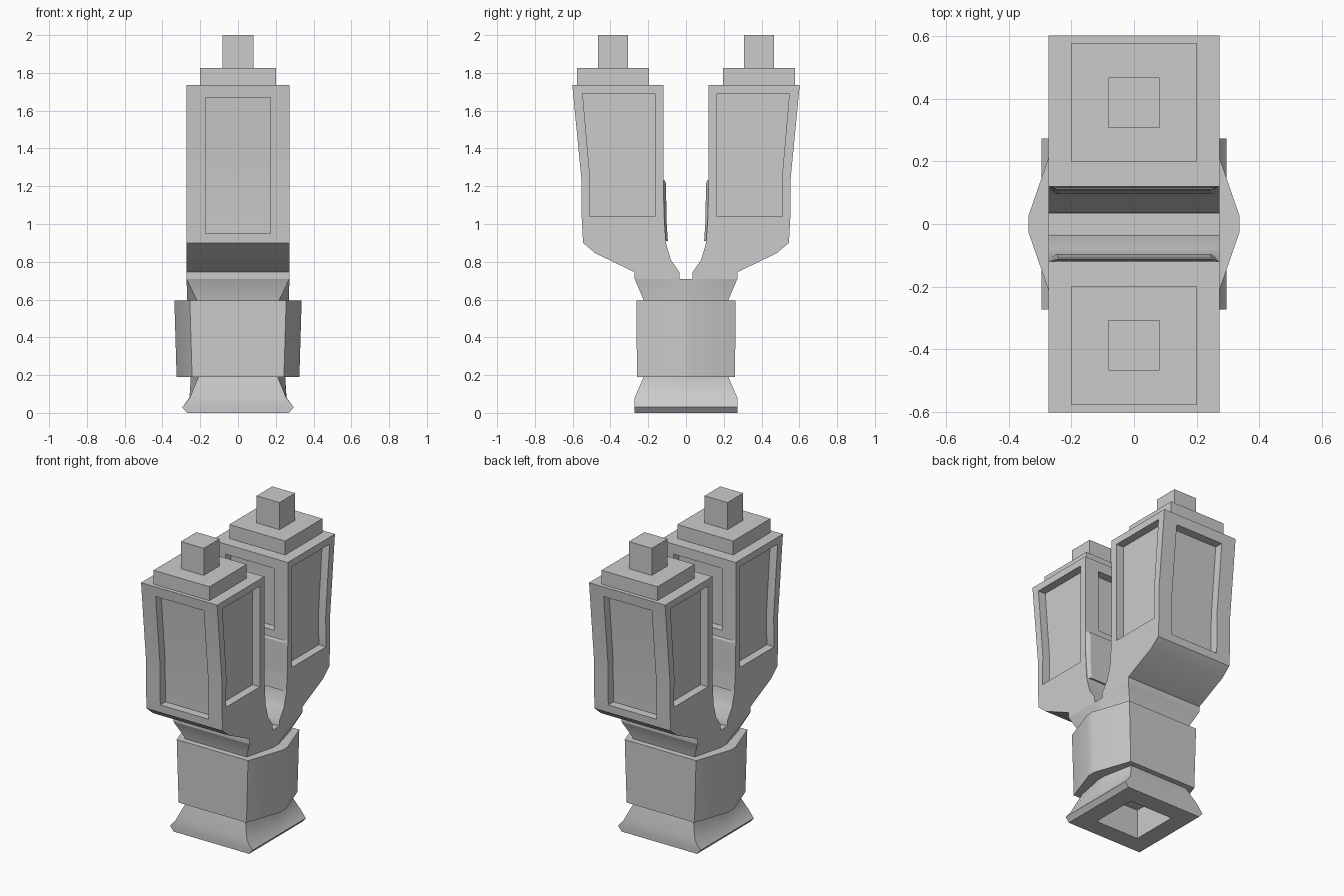
import bpy, bmesh

if "Cube" in bpy.data.objects:
    bpy.data.objects.remove(bpy.data.objects["Cube"])


def make_object(name, bm):
    bmesh.ops.recalc_face_normals(bm, faces=bm.faces[:])
    mesh = bpy.data.meshes.new(name)
    bm.to_mesh(mesh)
    bm.free()
    ob = bpy.data.objects.new(name, mesh)
    bpy.context.collection.objects.link(ob)
    return ob


def bridge(bm, rings):
    loops = [[bm.verts.new(p) for p in ring] for ring in rings]
    n = len(loops[0])
    for a, b in zip(loops, loops[1:]):
        for i in range(n):
            j = (i + 1) % n
            bm.faces.new((a[i], a[j], b[j], b[i]))
    bm.faces.new(loops[0])
    bm.faces.new(loops[-1])


def extrude_yz(bm, profile, x0, x1):
    bridge(bm, [[(x, y, z) for y, z in profile] for x in (x0, x1)])


def octagon_loft(name, sections):
    # each section: z, corner x, corner y, side ridge x, ridge half width
    bm = bmesh.new()
    bridge(bm, [[(-c, -d, z), (c, -d, z), (m, -r, z), (m, r, z),
                 (c, d, z), (-c, d, z), (-m, r, z), (-m, -r, z)]
                for z, c, d, m, r in sections])
    return make_object(name, bm)


def box(name, x, y0, y1, z0, z1):
    bm = bmesh.new()
    extrude_yz(bm, [(y0, z0), (y1, z0), (y1, z1), (y0, z1)], -x, x)
    return make_object(name, bm)


def activate(ob):
    bpy.ops.object.select_all(action='DESELECT')
    ob.select_set(True)
    bpy.context.view_layer.objects.active = ob


def smooth(ob, angle):
    activate(ob)
    bpy.ops.object.shade_smooth_by_angle(angle=angle)


def cut(ob, cutter):
    mod = ob.modifiers.new("recess", 'BOOLEAN')
    mod.operation = 'DIFFERENCE'
    mod.solver = 'EXACT'
    mod.object = cutter
    cutter.hide_render = True
    activate(ob)
    bpy.ops.object.modifier_apply(modifier=mod.name)
    bpy.data.objects.remove(cutter, do_unlink=True)


def mirror_y(ob):
    mod = ob.modifiers.new("mirror", 'MIRROR')
    mod.use_axis = (False, True, False)
    mod.use_mirror_merge = False


# Flared foot and neck, hollow underneath
base = octagon_loft("foot_and_neck", [
    (0.0, 0.27, 0.272, 0.27, 0.03), (0.03, 0.295, 0.272, 0.295, 0.03),
    (0.08, 0.255, 0.272, 0.257, 0.03), (0.19, 0.21, 0.225, 0.25, 0.03),
    (0.60, 0.22, 0.225, 0.27, 0.03), (0.71, 0.272, 0.272, 0.272, 0.03)])
bm = bmesh.new()
bridge(bm, [[(-h, -h, z), (h, -h, z), (h, h, z), (-h, h, z)]
            for z, h in ((-0.05, 0.155), (0.20, 0.155))])
cut(base, make_object("foot_cutter", bm))
smooth(base, 0.6)

# Faceted collar band
collar = octagon_loft("collar", [(0.19, 0.243, 0.26, 0.325, 0.025),
                                 (0.595, 0.255, 0.262, 0.337, 0.025)])
smooth(collar, 0.6)

# Prong of the fork (back one, mirrored to the front)
bm = bmesh.new()
extrude_yz(bm, [(0.033, 0.71), (0.272, 0.71), (0.272, 0.745), (0.48, 0.845),
                (0.545, 0.90), (0.553, 1.05), (0.553, 1.23), (0.602, 1.735),
                (0.12, 1.735), (0.12, 1.20), (0.115, 1.02), (0.106, 0.90),
                (0.08, 0.81), (0.035, 0.745)], -0.272, 0.272)
prong = make_object("prong", bm)

# Recessed panels: two sides, outer face, inner face
bm = bmesh.new()
side = [(0.165, 1.04), (0.512, 1.04), (0.507, 1.23), (0.547, 1.69), (0.165, 1.69)]
extrude_yz(bm, side, 0.22, 0.32)
extrude_yz(bm, side, -0.32, -0.22)
extrude_yz(bm, [(0.495, 0.95), (0.65, 0.95), (0.65, 1.67),
                (0.54, 1.67), (0.5, 1.23)], -0.172, 0.172)
extrude_yz(bm, [(0.05, 1.27), (0.172, 1.27), (0.172, 1.67), (0.05, 1.67)], -0.172, 0.172)
cut(prong, make_object("panel_cutter", bm))
smooth(prong, 0.6)
mirror_y(prong)

# Raised pad with bevelled ends on each inner face
bm = bmesh.new()
root = [(0.122, 0.91), (0.112, 0.91), (0.118, 1.02), (0.12, 1.21), (0.122, 1.23)]
face = [(0.122, 0.91), (0.096, 0.91), (0.103, 1.02), (0.106, 1.215), (0.112, 1.23)]
bridge(bm, [[(x, y, z) for y, z in p] for x, p in
            ((-0.27, root), (-0.245, face), (0.245, face), (0.27, root))])
mirror_y(make_object("inner_pad", bm))

# Stepped cap and peg on each prong
mirror_y(box("cap", 0.20, 0.197, 0.577, 1.73, 1.825))
mirror_y(box("peg", 0.082, 0.307, 0.467, 1.82, 2.0))
